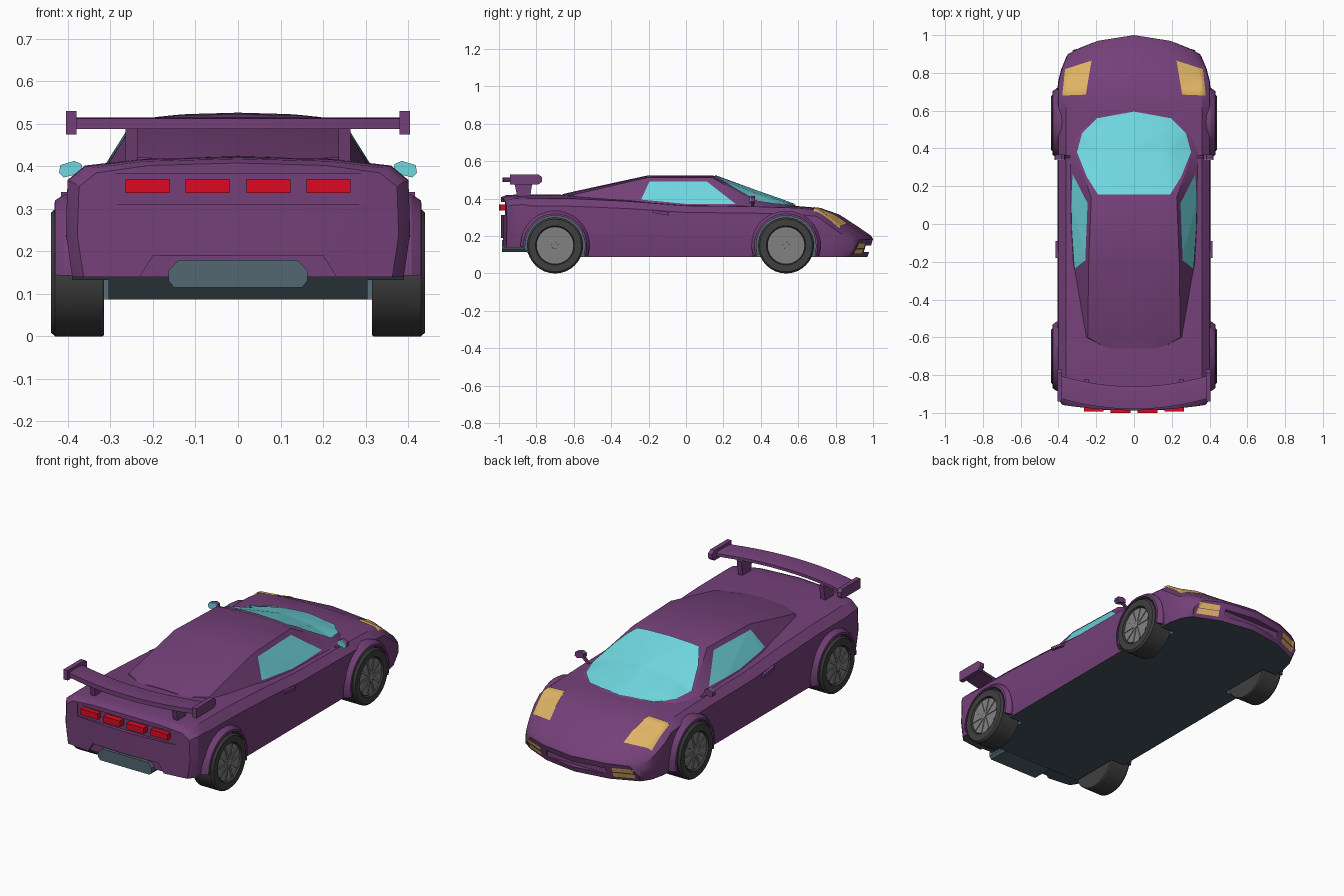
import bpy, math
from mathutils import Vector
from mathutils.bvhtree import BVHTree
import bmesh

if "Cube" in bpy.data.objects:
    bpy.data.objects.remove(bpy.data.objects["Cube"])


def material(name, r, g, b):
    m = bpy.data.materials.new(name)
    m.diffuse_color = (r, g, b, 1)
    m.use_nodes = True
    m.node_tree.nodes["Principled BSDF"].inputs["Base Color"].default_value = m.diffuse_color
    return m


PURPLE = material("purple_paint", 0.175, 0.052, 0.19)
GLASS = material("cyan_glass", 0.16, 0.68, 0.74)
GOLD = material("amber_lamp", 0.73, 0.45, 0.13)
RED = material("red_lamp", 0.72, 0.003, 0.015)
STEEL = material("blue_grey", 0.085, 0.135, 0.165)
DARK = material("dark_floor", 0.055, 0.086, 0.102)
TYRE = material("tyre_black", 0.05, 0.05, 0.05)
RIM = material("rim_grey", 0.22, 0.22, 0.22)


def make(name, geos, mats, smooth=True, tris=False):
    """One object from (verts, faces, material index) pieces."""
    verts, faces, idx = [], [], []
    for v, f, mi in geos:
        o = len(verts)
        verts += v
        faces += [[i + o for i in q] for q in f]
        idx += [mi] * len(f)
    me = bpy.data.meshes.new(name)
    me.from_pydata(verts, [], faces)
    for m in mats:
        me.materials.append(m)
    for p, i in zip(me.polygons, idx):
        p.material_index = i
    bm = bmesh.new()
    bm.from_mesh(me)
    bmesh.ops.remove_doubles(bm, verts=bm.verts, dist=1e-5)
    bmesh.ops.recalc_face_normals(bm, faces=bm.faces)
    if tris:
        bmesh.ops.triangulate(bm, faces=bm.faces)
    bm.to_mesh(me)
    bm.free()
    ob = bpy.data.objects.new(name, me)
    bpy.context.collection.objects.link(ob)
    if smooth:
        shade(ob)
    return ob


def shade(ob):
    bpy.ops.object.select_all(action='DESELECT')
    ob.select_set(True)
    bpy.context.view_layer.objects.active = ob
    bpy.ops.object.shade_smooth_by_angle(angle=math.radians(30))


def loft(rings, mi=0, closed=True, caps=True):
    n = len(rings[0])
    v = [p for r in rings for p in r]
    f = []
    for k in range(len(rings) - 1):
        for i in range(n if closed else n - 1):
            j = (i + 1) % n
            f.append([k * n + i, k * n + j, (k + 1) * n + j, (k + 1) * n + i])
    if caps:
        for c in ([list(range(n))] if caps is True else caps):
            f += [c, [i + (len(rings) - 1) * n for i in c]]
    return v, f, mi


def prism(pts, axis, a, b, mi=0):
    return loft([[p[:axis] + (t,) + p[axis:] for p in pts] for t in (a, b)], mi)


def rect(x0, x1, y0, y1):
    return [(x0, y0), (x1, y0), (x1, y1), (x0, y1)]


def flip(geo, s):
    return [(x * s, y, z) for x, y, z in geo[0]], geo[1], geo[2]


def tree(ob):
    return BVHTree.FromPolygons([v.co for v in ob.data.vertices],
                                [list(p.vertices) for p in ob.data.polygons])


def decal(name, pts, axis, mat, side=1, s=1, m=8, lift=0.007):
    """Thin plate: a convex outline projected onto the body shell."""
    n = len(pts)
    edge = [Vector(pts[i]).lerp(Vector(pts[(i + 1) % n]), k / m) for i in range(n) for k in range(m)]
    c = sum((Vector(p) for p in pts), Vector((0, 0))) / n
    d = Vector((0, 0, 0))
    d[axis] = -side
    rings = []
    for t in [k / 10 for k in range(11)]:
        ring = []
        for p in edge:
            q = list(c.lerp(p, t))
            q.insert(axis, 3 * side)
            hits = [h for h in (T.ray_cast(Vector(q), d) for T in TREES) if h[0]]
            h = min(hits, key=lambda h: h[3])[0] - d * lift
            ring.append(tuple(h))
        rings.append(ring)
    return make(name, [flip(loft(rings, caps=False), s)], [mat])


# Body shell: y, bow, half width, floor, shoulder, centre height, floor setback
STATIONS = [(-0.988, -0.03, 0.378, 0.14, 0.385, 0.408, 0), (-0.965, -0.025, 0.393, 0.14, 0.396, 0.418, 0),
            (-0.92, 0, 0.405, 0.14, 0.40, 0.421, 0), (-0.87, 0, 0.405, 0.14, 0.402, 0.423, 0),
            (-0.83, 0, 0.405, 0.087, 0.402, 0.423, 0), (-0.60, 0, 0.405, 0.087, 0.40, 0.42, 0),
            (-0.30, 0, 0.405, 0.087, 0.385, 0.40, 0), (0.0, 0, 0.405, 0.087, 0.362, 0.37, 0),
            (0.35, 0, 0.405, 0.087, 0.358, 0.368, 0), (0.60, 0, 0.405, 0.087, 0.35, 0.36, 0),
            (0.72, 0.02, 0.405, 0.087, 0.338, 0.35, 0), (0.82, 0.07, 0.403, 0.087, 0.295, 0.315, 0),
            (0.92, 0.10, 0.385, 0.087, 0.237, 0.25, 0), (0.988, 0.10, 0.357, 0.087, 0.196, 0.203, 0.025),
            (1.0, 0.10, 0.348, 0.087, 0.178, 0.184, 0.03)]


def body_ring(y, bow, w, zb, zs, zt, back):
    h = zs - zb
    pts = [(0, zb), (0.55 * w, zb), (w - 0.015, zb), (w, zb + 0.4 * h), (w - 0.004, zs - 0.13 * h),
           (w - 0.045, zs), (0.55 * w, zs + 0.75 * (zt - zs)), (0, zt)]
    return [(x, y - bow * (x / w) ** 2 - (back if i < 3 else 0), z) for i, (x, z) in enumerate(pts)]


half = loft([body_ring(*s) for s in STATIONS], closed=False, caps=[[0, 1, 6, 7], [1, 2, 3, 4, 5, 6]])
body = make("body_shell", [flip(half, 1), flip(half, -1)], [PURPLE, DARK, STEEL], False, True)
for p in body.data.polygons:
    if p.normal.z < -0.5:
        p.material_index = 1

# Cabin: y, base half width, base height, roof half width, roof edge height, centre height
CABIN = [(-0.66, 0.15, 0.40, 0.14, 0.415, 0.424), (-0.60, 0.26, 0.40, 0.245, 0.422, 0.438),
         (-0.21, 0.33, 0.365, 0.24, 0.512, 0.523), (0.14, 0.335, 0.36, 0.226, 0.512, 0.525),
         (0.38, 0.345, 0.355, 0.312, 0.376, 0.437), (0.50, 0.30, 0.345, 0.275, 0.36, 0.395),
         (0.60, 0.12, 0.34, 0.10, 0.352, 0.358)]
rings = [[(0, y, 0.33), (b, y, 0.33), (b, y, zb), (r, y, ze), (0.6 * r, y, ze + 0.7 * (zc - ze)), (0, y, zc)]
         for y, b, zb, r, ze, zc in CABIN]
half = loft(rings, closed=False)
cabin = make("cabin", [flip(half, 1), flip(half, -1)], [PURPLE], True, True)
TREES = [tree(body), tree(cabin)]

# Glass and lamps laid on the shell
right = [(0.0, 0.155), (0.19, 0.155), (0.25, 0.25), (0.302, 0.38), (0.275, 0.48), (0.195, 0.56), (0.0, 0.595)]
decal("windscreen", right + [(-x, y) for x, y in right[-2:0:-1]], 2, GLASS)
for s, n in ((1, "right"), (-1, "left")):
    decal(n + "_side_window", [(-0.24, 0.395), (-0.195, 0.493), (0.11, 0.493), (0.265, 0.372), (0.0, 0.372)],
          0, GLASS, 1, s, lift=0.005)
    decal(n + "_headlamp", [(0.225, 0.865), (0.365, 0.82), (0.38, 0.68), (0.255, 0.685)], 2, GOLD, 1, s)
    for z in (0.103, 0.134):
        decal(n + "_nose_lamp", rect(0.215, 0.325, z, z + 0.028), 1, GOLD, 1, s)

# Cutters: wheel wells, tail panel, exhaust notch, nose slot
WHEELS = [(y, s) for y in (-0.70, 0.535) for s in (1, -1)]
N = 32
cuts = []
for y, s in WHEELS:
    circle = [(y + 0.166 * math.cos(2 * math.pi * i / N), 0.15 + 0.166 * math.sin(2 * math.pi * i / N))
              for i in range(N)]
    cuts.append(prism(circle, 0, 0.305 * s, 0.6 * s, 2))
cuts.append(prism(rect(-0.3, 0.3, 0.312, 0.383), 1, -1.2, -0.966))
cuts.append(prism([(-0.23, 0.1), (0.23, 0.1), (0.23, 0.142), (0.2, 0.19), (-0.2, 0.19), (-0.23, 0.142)], 1, -1.2, -0.96))
cuts.append(prism(rect(-0.18, 0.18, 0.115, 0.15), 1, 0.95, 1.2))
cutter = make("cutter", cuts, [PURPLE, DARK, STEEL], False)
cutter.hide_render = True
mod = body.modifiers.new("cut", 'BOOLEAN')
mod.operation, mod.solver, mod.object = 'DIFFERENCE', 'EXACT', cutter
bpy.context.view_layer.objects.active = body
bpy.ops.object.modifier_apply(modifier=mod.name)
bpy.data.objects.remove(cutter)
shade(body)

# Wheels and arch flares
for y, s in WHEELS:
    tag = ("rear" if y < 0 else "front") + ("_right" if s > 0 else "_left")

    def lathe(profile, mi):
        return flip(loft([[(x, y + r * math.cos(2 * math.pi * i / N), 0.15 + r * math.sin(2 * math.pi * i / N))
                           for i in range(N)] for x, r in profile], mi), s)

    parts = [lathe([(0.315, 0.147), (0.32, 0.15), (0.43, 0.15), (0.44, 0.141), (0.44, 0.105), (0.425, 0.1)], 0),
             lathe([(0.41, 0.098), (0.432, 0.098)], 1), lathe([(0.41, 0.02), (0.439, 0.018)], 1)]
    for k in range(10):
        a = k * math.pi / 5
        bar = [(y + u * math.cos(a) - v * math.sin(a), 0.15 + u * math.sin(a) + v * math.cos(a))
               for u, v in rect(0.01, 0.095, -0.006, 0.006)]
        parts.append(flip(prism(bar, 0, 0.42, 0.436, 1), s))
    make(tag + "_wheel", parts, [TYRE, RIM])
    arc = []
    for k in range(17):
        a = math.radians(-18 + k * (216 if y > 0 else 200) / 16)
        arc.append([(x * s, y + r * math.cos(a), 0.15 + r * math.sin(a))
                    for x, r in ((0.37, 0.16), (0.432, 0.16), (0.43, 0.17), (0.408, 0.185), (0.37, 0.185))])
    make(tag + "_arch", [loft(arc)], [PURPLE])

# Rear wing with end plates and struts
span = []
for k in range(13):
    x = -0.385 + 0.77 * k / 12
    y = -0.86 + 0.055 * (x / 0.385) ** 2
    span.append([(x, y, 0.492), (x, y, 0.508), (x, y - 0.03, 0.515), (x, y - 0.12, 0.513), (x, y - 0.12, 0.488)])
make("rear_wing", [loft(span)], [PURPLE])
plate = [(-0.94, 0.475), (-0.94, 0.53), (-0.79, 0.53), (-0.77, 0.515), (-0.77, 0.49), (-0.79, 0.475)]
strut = [(-0.90, 0.40), (-0.92, 0.495), (-0.82, 0.495), (-0.835, 0.40)]
for s in (1, -1):
    make("wing_end_plate", [flip(prism(plate, 0, 0.38, 0.405), s)], [PURPLE])
    make("wing_strut", [flip(prism(strut, 0, 0.237, 0.265), s)], [PURPLE])
    # Door mirrors and handles
    head = [(0.365, 0.385), (0.368, 0.405), (0.385, 0.413), (0.418, 0.403), (0.421, 0.385), (0.41, 0.374)]
    make("door_mirror", [flip(prism(head, 1, 0.345, 0.368), s), flip(prism(head, 1, 0.339, 0.345, 1), s),
         flip(prism([(0.33, 0.35), (0.345, 0.35), (0.39, 0.385), (0.37, 0.39)], 1, 0.35, 0.363), s)], [PURPLE, GLASS])
    make("door_handle", [flip(prism([(-0.18, 0.325), (-0.18, 0.34), (-0.09, 0.327), (-0.09, 0.31)],
                                    0, 0.38, 0.416), s)], [PURPLE])

# Tail lamps and exhaust
for x in (-0.213, -0.0715, 0.0715, 0.213):
    f = -1.0 if abs(x) < 0.1 else -0.992
    make("tail_lamp", [prism(rect(x - 0.052, x + 0.052, 0.337, 0.37), 1, f, -0.96)], [RED])
pipe = [(-0.15, 0.115), (0.15, 0.115), (0.163, 0.13), (0.163, 0.155), (0.14, 0.18), (-0.14, 0.18), (-0.163, 0.155),
        (-0.163, 0.13)]
make("exhaust", [prism(pipe, 1, -0.985, -0.85)], [STEEL])
